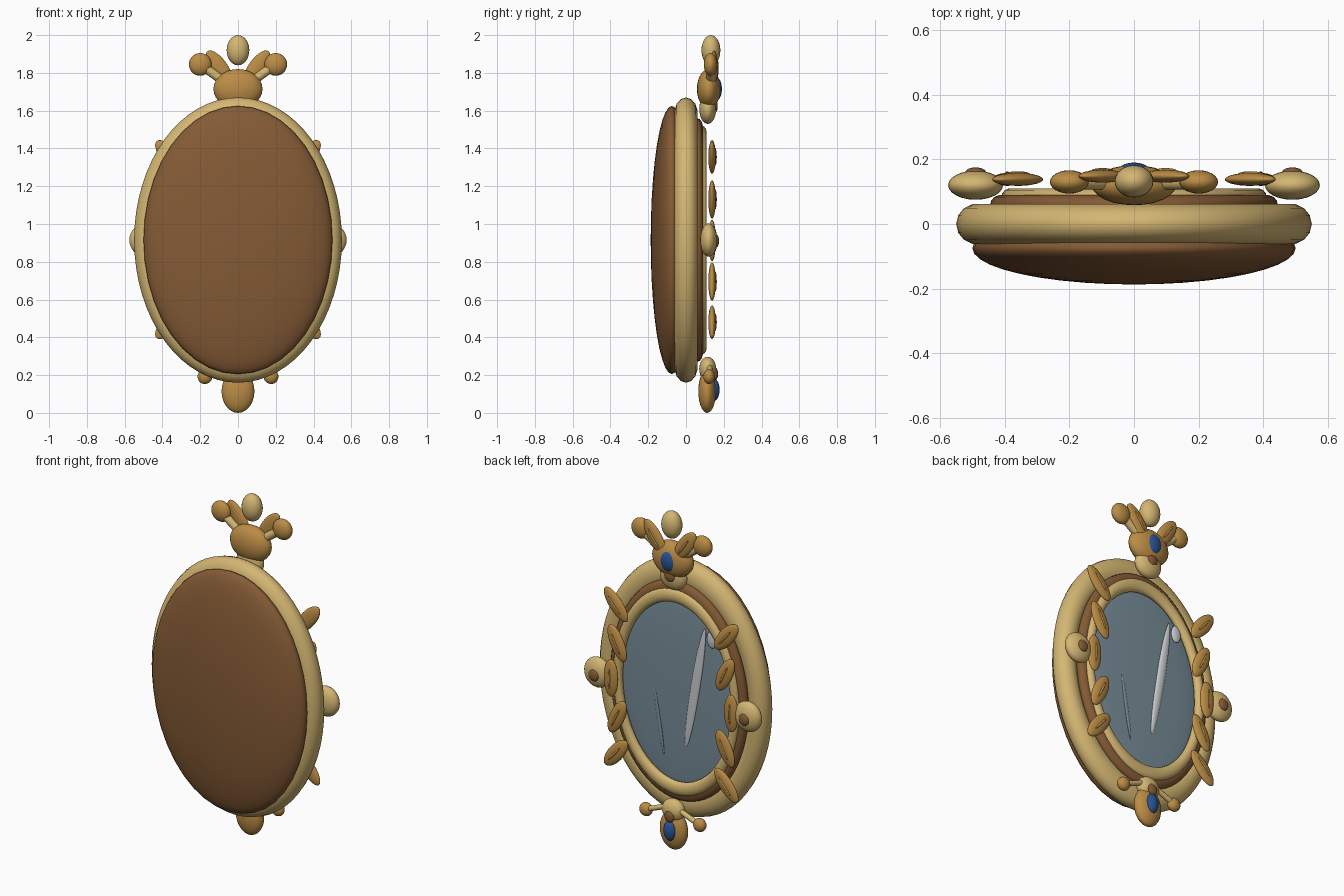
import bpy, math
from mathutils import Vector

if "Cube" in bpy.data.objects:
    bpy.data.objects.remove(bpy.data.objects["Cube"])


def mat(name, r, g, b):
    m = bpy.data.materials.new(name)
    m.diffuse_color = (r, g, b, 1)
    m.use_nodes = True
    m.node_tree.nodes["Principled BSDF"].inputs["Base Color"].default_value = m.diffuse_color
    return m


PALE = mat("pale gold", 0.66, 0.47, 0.17)
GOLD = mat("deep gold", 0.50, 0.265, 0.06)
BROWN = mat("brown wood", 0.235, 0.105, 0.036)
BLUE = mat("blue gem", 0.022, 0.085, 0.30)
GLASS = mat("mirror glass", 0.19, 0.27, 0.32)
SHINE = mat("glass shine", 0.60, 0.62, 0.64)

CZ = 0.915  # height of the oval's centre


def finish(name, material):
    o = bpy.context.object
    o.name = name
    o.data.materials.append(material)
    bpy.ops.object.shade_smooth_by_angle(angle=math.radians(50))
    return o


def ball(name, loc, radii, material, tilt=0, seg=24, rings=14):
    """Ellipsoid, tilted about y (positive leans the top towards +x)."""
    bpy.ops.mesh.primitive_uv_sphere_add(segments=seg, ring_count=rings, location=loc,
                                         rotation=(0, math.radians(tilt), 0))
    bpy.context.object.scale = radii
    return finish(name, material)


def oval(name, y, radii, material):
    """Flattened ellipsoid with its poles along y, so the rim is clean."""
    bpy.ops.mesh.primitive_uv_sphere_add(segments=40, ring_count=20, location=(0, y, CZ),
                                         rotation=(math.pi / 2, 0, 0))
    bpy.context.object.scale = (radii[0], radii[2], radii[1])
    return finish(name, material)


def ring(name, y, half_w, half_h, tube, depth, material):
    """Oval torus: half_w and half_h are outer half sizes."""
    bpy.ops.mesh.primitive_torus_add(major_segments=64, minor_segments=14,
                                     major_radius=half_w - tube, minor_radius=tube,
                                     location=(0, y, CZ), rotation=(math.pi / 2, 0, 0))
    bpy.context.object.scale = (1, half_h / half_w, depth / tube)
    return finish(name, material)


def stem(name, a, b, r, material):
    a, b = Vector(a), Vector(b)
    d = b - a
    bpy.ops.mesh.primitive_cylinder_add(vertices=10, radius=r, depth=d.length, location=(a + b) / 2)
    bpy.context.object.rotation_euler = d.to_track_quat('Z', 'Y').to_euler()
    return finish(name, material)


def leaf(name, x, y, z, tilt):
    ball(name, (x, y, z), (0.045, 0.02, 0.11), GOLD, tilt)
    ball(name + "_vein", (x, y + 0.017, z), (0.007, 0.008, 0.06), GOLD, tilt, 12, 8)


# Oval body: back dome, frame rings and glass
oval("back_dome", -0.075, (0.5, 0.112, 0.71), BROWN)
ring("outer_frame", 0.0, 0.55, 0.755, 0.065, 0.063, PALE)
ring("wood_band", 0.06, 0.445, 0.645, 0.035, 0.03, BROWN)
ring("inner_bead_ring", 0.085, 0.41, 0.605, 0.027, 0.025, PALE)
oval("mirror_glass", 0.06, (0.375, 0.022, 0.565), GLASS)

# Reflections on the glass
ball("shine_long", (-0.118, 0.08, 0.97), (0.028, 0.012, 0.37), SHINE, -9.5)
ball("shine_thin", (0.12, 0.079, 0.71), (0.012, 0.006, 0.2), GLASS, 9)
ball("shine_spot", (-0.225, 0.08, 1.28), (0.032, 0.012, 0.05), SHINE)

# Leaves and side bosses, mirrored
for s, side in ((1, "left"), (-1, "right")):
    for i, (x, z, t) in enumerate(((0.36, 1.355, 40), (0.352, 1.13, 25), (0.392, 0.913, 0),
                                   (0.352, 0.695, -25), (0.36, 0.48, -40))):
        leaf(f"leaf_{side}_{i}", s * x, 0.138, z, s * t)
    ball(f"side_boss_{side}", (s * 0.49, 0.12, CZ), (0.085, 0.045, 0.088), PALE)
    ball(f"side_bead_{side}", (s * 0.49, 0.16, 0.91), (0.032, 0.015, 0.034), BROWN)
    # crest side pieces
    ball(f"crest_ball_{side}", (s * 0.2, 0.13, 1.845), (0.06, 0.036, 0.06), GOLD)
    stem(f"crest_stem_{side}", (s * 0.04, 0.13, 1.73), (s * 0.19, 0.13, 1.838), 0.024, PALE)
    leaf(f"crest_leaf_{side}", s * 0.098, 0.148, 1.825, s * 35)
    # bottom drop side pieces
    ball(f"drop_ball_{side}", (s * 0.175, 0.122, 0.192), (0.039, 0.03, 0.039), GOLD)
    stem(f"drop_stem_{side}", (0, 0.125, 0.262), (s * 0.17, 0.125, 0.195), 0.015, PALE)

# Crest
ball("crest_body", (0, 0.12, 1.715), (0.13, 0.062, 0.105), GOLD)
ball("crest_base", (0, 0.115, 1.61), (0.085, 0.045, 0.08), PALE)
ball("crest_bead", (0, 0.152, 1.622), (0.034, 0.016, 0.034), BROWN)
ball("crest_gem", (0, 0.163, 1.715), (0.05, 0.027, 0.06), BLUE)
ball("crest_finial", (0, 0.132, 1.92), (0.06, 0.05, 0.08), PALE)

# Bottom drop
ball("drop_body", (0, 0.112, 0.115), (0.087, 0.047, 0.115), GOLD)
ball("drop_cap", (0, 0.115, 0.232), (0.07, 0.045, 0.065), PALE)
ball("drop_bead", (0, 0.155, 0.207), (0.03, 0.015, 0.033), BROWN)
ball("drop_gem", (0, 0.15, 0.122), (0.038, 0.028, 0.058), BLUE)
